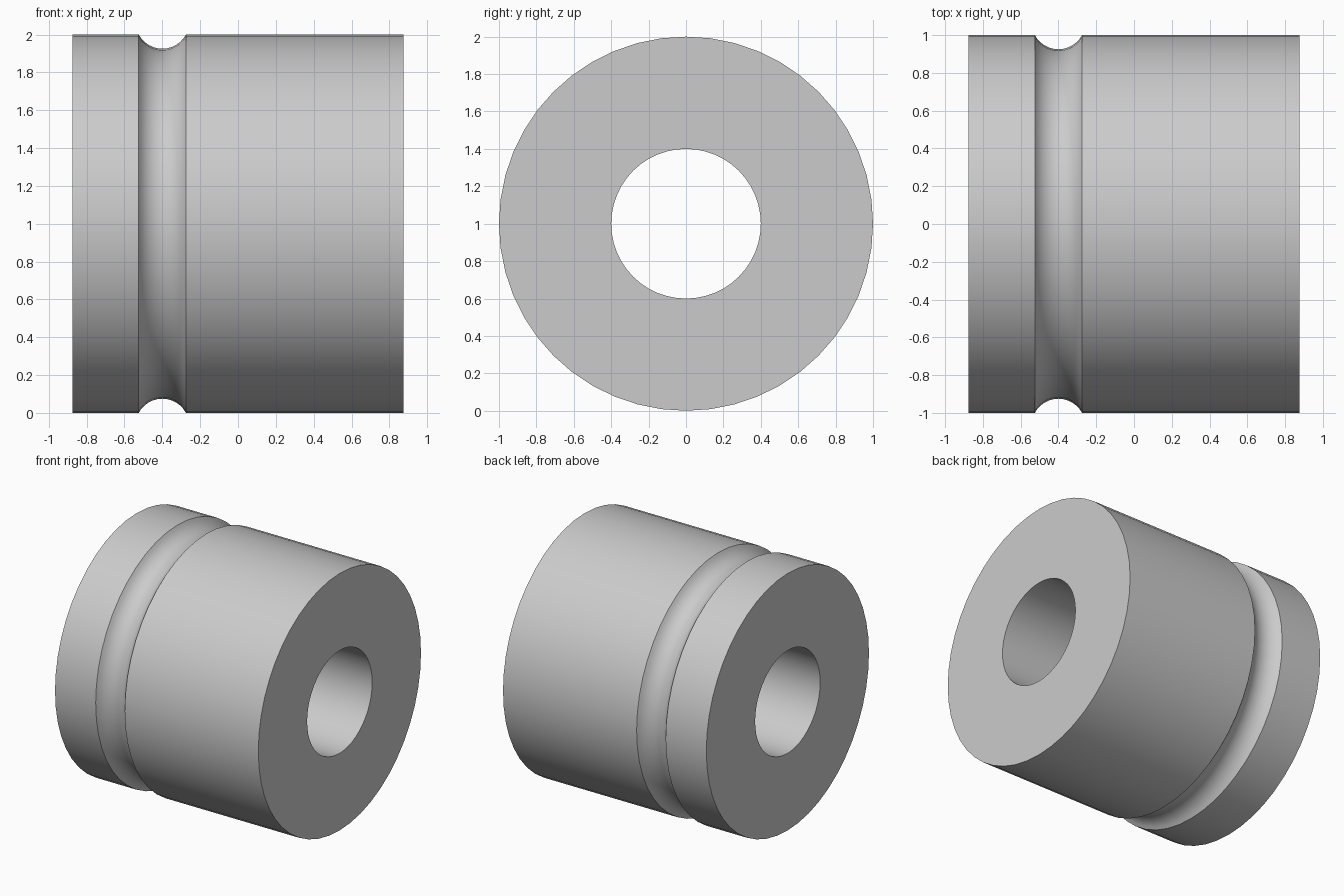
import bpy
import bmesh
import math
from mathutils import Matrix, Vector

cube = bpy.data.objects.get("Cube")
if cube:
    bpy.data.objects.remove(cube, do_unlink=True)

HALF, RADIUS, BORE = 0.875, 1.0, 0.4
GROOVE_X, GROOVE_HALF, GROOVE_DEPTH = -0.4, 0.125, 0.075
SEGMENTS, ARC_STEPS = 48, 12

# Light grey metal
grey = bpy.data.materials.new("light_grey")
grey.use_nodes = True
colour = (0.6, 0.6, 0.6, 1)
grey.diffuse_color = colour
grey.node_tree.nodes["Principled BSDF"].inputs["Base Color"].default_value = colour

# Cross-section (x, radius) with a circular-arc groove
arc_r = (GROOVE_HALF**2 + GROOVE_DEPTH**2) / (2 * GROOVE_DEPTH)
arc_z = RADIUS - GROOVE_DEPTH + arc_r
sweep = math.asin(GROOVE_HALF / arc_r)
profile = [(-HALF, BORE), (-HALF, RADIUS)]
for i in range(ARC_STEPS + 1):
    a = sweep * (2 * i / ARC_STEPS - 1)
    profile.append((GROOVE_X + arc_r * math.sin(a), arc_z - arc_r * math.cos(a)))
profile += [(HALF, RADIUS), (HALF, BORE)]

# Revolve the section around the x axis
bm = bmesh.new()
rings = []
for s in range(SEGMENTS):
    turn = Matrix.Rotation(2 * math.pi * s / SEGMENTS, 3, 'X')
    rings.append([bm.verts.new(turn @ Vector((x, 0, r)) + Vector((0, 0, RADIUS)))
                  for x, r in profile])
count = len(profile)
for s in range(SEGMENTS):
    here, after = rings[s], rings[(s + 1) % SEGMENTS]
    for i in range(count):
        j = (i + 1) % count
        bm.faces.new((here[i], here[j], after[j], after[i]))
bmesh.ops.recalc_face_normals(bm, faces=bm.faces)
mesh = bpy.data.meshes.new("grooved_bushing")
bm.to_mesh(mesh)
bm.free()
mesh.materials.append(grey)

# Grooved bushing with sharp rims
bushing = bpy.data.objects.new("grooved_bushing", mesh)
bpy.context.collection.objects.link(bushing)
bpy.ops.object.select_all(action='DESELECT')
bushing.select_set(True)
bpy.context.view_layer.objects.active = bushing
bpy.ops.object.shade_smooth_by_angle(angle=math.radians(30))
